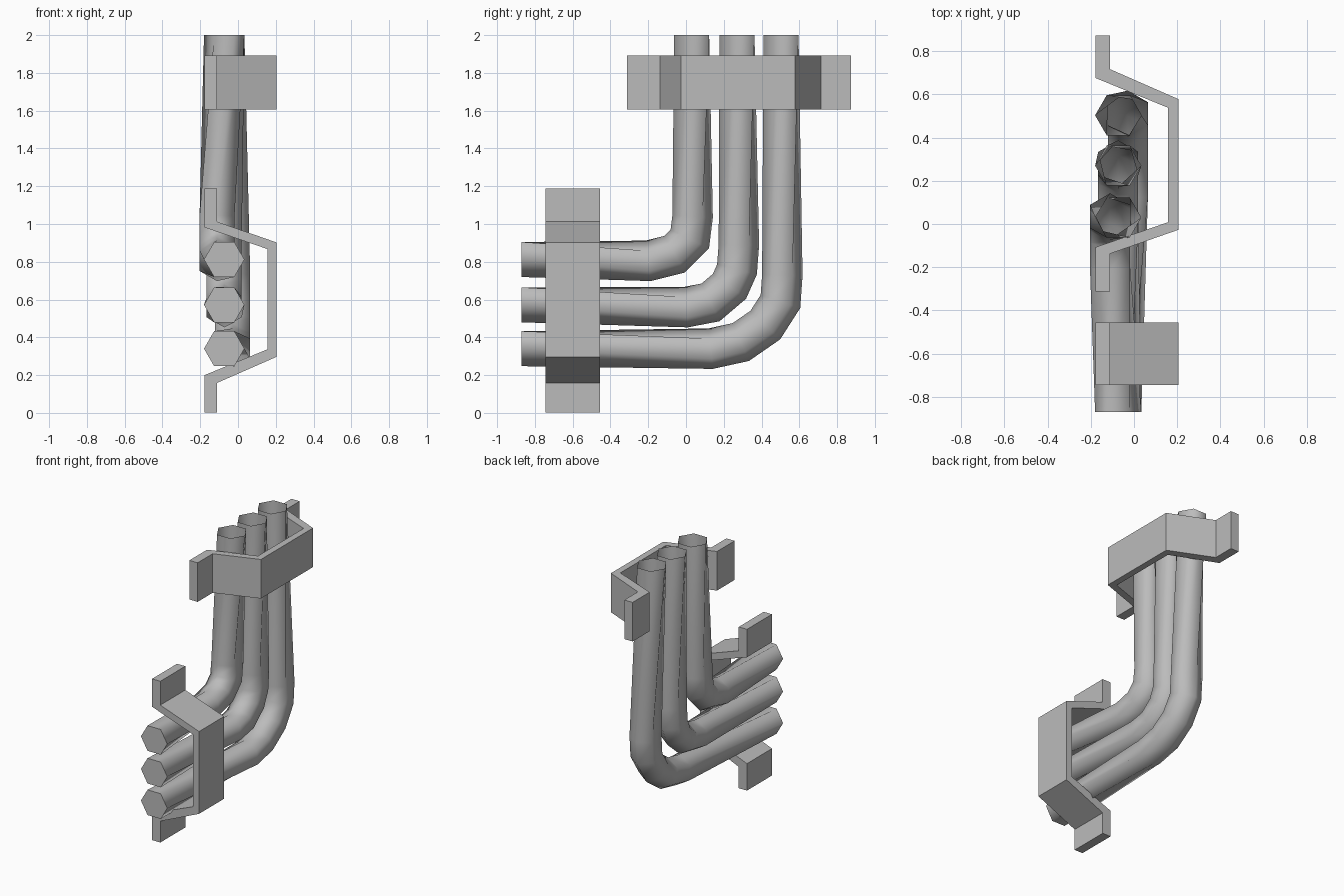
import bpy
import bmesh
from math import cos, sin, radians, pi
from mathutils import Vector

cube = bpy.data.objects.get("Cube")
if cube:
    bpy.data.objects.remove(cube)

grey = bpy.data.materials.new("plain grey")
grey.use_nodes = True
colour = (0.5, 0.5, 0.5, 1)
grey.diffuse_color = colour
grey.node_tree.nodes["Principled BSDF"].inputs["Base Color"].default_value = colour

SIDES = 6
RADIUS = 0.107
PIPE_X = -0.073


def finish(name, bm, smooth=False):
    mesh = bpy.data.meshes.new(name)
    bm.to_mesh(mesh)
    bm.free()
    mesh.materials.append(grey)
    obj = bpy.data.objects.new(name, mesh)
    bpy.context.collection.objects.link(obj)
    if smooth:
        bpy.ops.object.select_all(action='DESELECT')
        obj.select_set(True)
        bpy.context.view_layer.objects.active = obj
        bpy.ops.object.shade_smooth_by_angle(angle=radians(70))
    return obj


def pipe(name, bend, low_z, top_y, lean):
    """Six-sided pipe: capped front end, elbow, open top; the elbow leans in x and twists."""
    path = [Vector((PIPE_X, -0.87, low_z))]
    path += [Vector((PIPE_X + lean, y, z)) for y, z in bend]
    path.append(Vector((PIPE_X, top_y, 2.0)))
    bm = bmesh.new()
    rings = []
    last = len(path) - 1
    for i, p in enumerate(path):
        before = (p - path[i - 1]).normalized() if i else Vector((0, 1, 0))
        after = (path[i + 1] - p).normalized() if i < last else Vector((0, 0, 1))
        if i == 0:
            after = before
        if i == last:
            before = after
        along = (before + after).normalized()
        across = Vector((1, 0, 0))
        normal = along.cross(across).normalized()
        mitre = 1 / max(along.dot(after), 0.8)
        twist = pi / SIDES * i / last * 2 if i in (0, last) else pi / SIDES
        ring = []
        for k in range(SIDES):
            a = 2 * pi * k / SIDES + twist
            ring.append(bm.verts.new(p + RADIUS * (across * cos(a) + normal * sin(a) * mitre)))
        rings.append(ring)
    for lower, upper in zip(rings, rings[1:]):
        for k in range(SIDES):
            n = (k + 1) % SIDES
            bm.faces.new((lower[k], lower[n], upper[n], upper[k]))
    bm.faces.new(rings[0][::-1])
    bm.normal_update()
    # Normals must point away from the pipe's centre line
    if bm.faces[:][-1].normal.y > 0:
        bmesh.ops.reverse_faces(bm, faces=bm.faces[:])
    finish(name, bm, smooth=True)


# Three nested elbow pipes
pipe("inner_pipe", [(-0.2, 0.805), (-0.06, 0.84), (0.02, 0.92), (0.035, 1.04)],
     0.812, 0.03, -0.038)
pipe("middle_pipe", [(0, 0.56), (0.13, 0.585), (0.23, 0.67), (0.27, 0.76), (0.28, 0.89)],
     0.572, 0.27, 0.0)
pipe("outer_pipe", [(0.13, 0.34), (0.29, 0.375), (0.42, 0.465), (0.5, 0.59), (0.51, 0.73)],
     0.34, 0.503, 0.045)

# Bracket outline: x, then distance along the bracket
BRACKET = [(-0.177, 0), (-0.11, 0), (-0.11, 0.175), (0.205, 0.285), (0.205, 0.89),
           (-0.11, 1.028), (-0.11, 1.185), (-0.177, 1.185), (-0.177, 0.987),
           (0.157, 0.85), (0.157, 0.32), (-0.177, 0.205)]


def bracket(name, place, depth):
    """Extrude the strap outline; place maps an outline point to space."""
    bm = bmesh.new()
    face = bm.faces.new([bm.verts.new(place(x, t)) for x, t in BRACKET])
    result = bmesh.ops.extrude_face_region(bm, geom=[face])
    moved = [v for v in result["geom"] if isinstance(v, bmesh.types.BMVert)]
    bmesh.ops.translate(bm, verts=moved, vec=depth)
    bmesh.ops.recalc_face_normals(bm, faces=bm.faces[:])
    finish(name, bm)


# Wall straps over the upright and the level runs
bracket("upper_bracket", lambda x, t: (x, t - 0.312, 1.605), (0, 0, 0.287))
bracket("lower_bracket", lambda x, t: (x, -0.745, 1.187 - t), (0, 0.29, 0))
